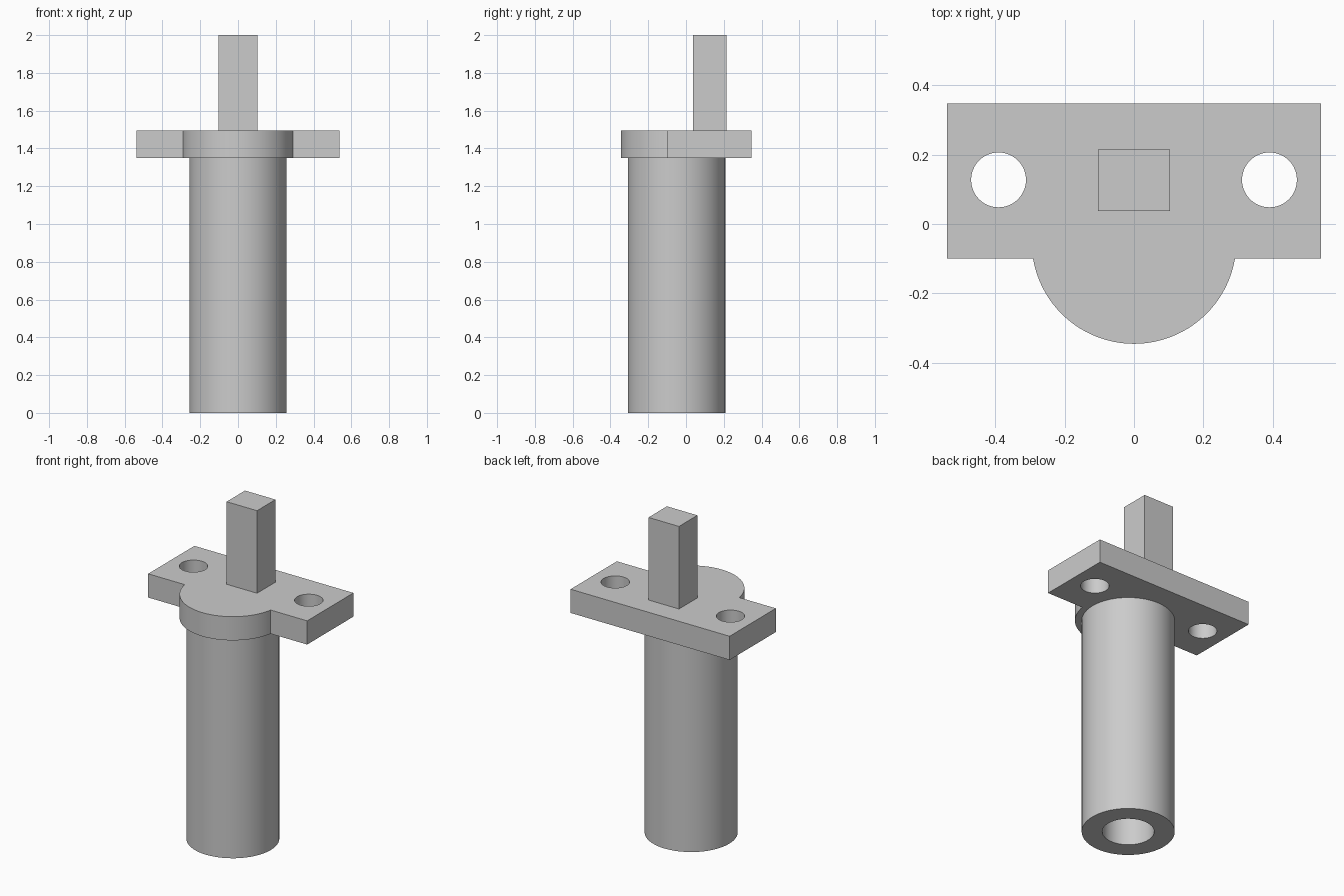
import bpy
import bmesh
from math import sin, cos, pi, asin

cube = bpy.data.objects.get("Cube")
if cube:
    bpy.data.objects.remove(cube)

grey = bpy.data.materials.new("plain grey")
grey.use_nodes = True
grey.diffuse_color = (0.6, 0.6, 0.6, 1)
grey.node_tree.nodes["Principled BSDF"].inputs["Base Color"].default_value = grey.diffuse_color


def arc(x, y, radius, start, end, steps):
    """Points along an arc, end included."""
    angles = [start + (end - start) * i / steps for i in range(steps + 1)]
    return [(x + radius * cos(a), y + radius * sin(a)) for a in angles]


def circle(x, y, radius, steps=64):
    return arc(x, y, radius, 0, 2 * pi, steps)[:-1]


def rectangle(x0, x1, y0, y1):
    return [(x0, y0), (x1, y0), (x1, y1), (x0, y1)]


def extrude_profile(name, loops, bottom, top):
    """Fill an outline with optional holes and extrude it upwards."""
    bm = bmesh.new()
    edges = []
    for loop in loops:
        verts = [bm.verts.new((x, y, bottom)) for x, y in loop]
        edges += [bm.edges.new((verts[i - 1], verts[i])) for i in range(len(verts))]
    bmesh.ops.triangle_fill(bm, edges=edges, use_beauty=True, normal=(0, 0, 1))
    result = bmesh.ops.extrude_face_region(bm, geom=bm.faces[:])
    raised = [g for g in result["geom"] if isinstance(g, bmesh.types.BMVert)]
    bmesh.ops.translate(bm, verts=raised, vec=(0, 0, top - bottom))
    bmesh.ops.recalc_face_normals(bm, faces=bm.faces[:])
    mesh = bpy.data.meshes.new(name)
    bm.to_mesh(mesh)
    bm.free()
    mesh.materials.append(grey)
    obj = bpy.data.objects.new(name, mesh)
    bpy.context.collection.objects.link(obj)
    bpy.ops.object.select_all(action='DESELECT')
    obj.select_set(True)
    bpy.context.view_layer.objects.active = obj
    bpy.ops.object.shade_smooth_by_angle(angle=pi / 6)
    return obj


AXIS_Y = -0.05
PLATE_BOTTOM, PLATE_TOP = 1.35, 1.495
FRONT, BACK, HALF_WIDTH = -0.1, 0.347, 0.538
BOSS_RADIUS = 0.295

# Hollow barrel, its bore closed by the flange
extrude_profile("barrel", [circle(0, AXIS_Y, 0.258), circle(0, AXIS_Y, 0.144)],
                0, PLATE_BOTTOM)

# Flange plate with a rounded front and two bolt holes
dip = asin((AXIS_Y - FRONT) / BOSS_RADIUS)
outline = [(HALF_WIDTH, FRONT), (HALF_WIDTH, BACK), (-HALF_WIDTH, BACK), (-HALF_WIDTH, FRONT)]
outline += arc(0, AXIS_Y, BOSS_RADIUS, pi + dip, 2 * pi - dip, 40)
bolt_holes = [circle(side * 0.39, 0.127, 0.079, 48) for side in (-1, 1)]
extrude_profile("flange_plate", [outline] + bolt_holes, PLATE_BOTTOM, PLATE_TOP)

# Square post standing on the flange
extrude_profile("post", [rectangle(-0.103, 0.103, 0.037, 0.215)], PLATE_TOP, 2)
